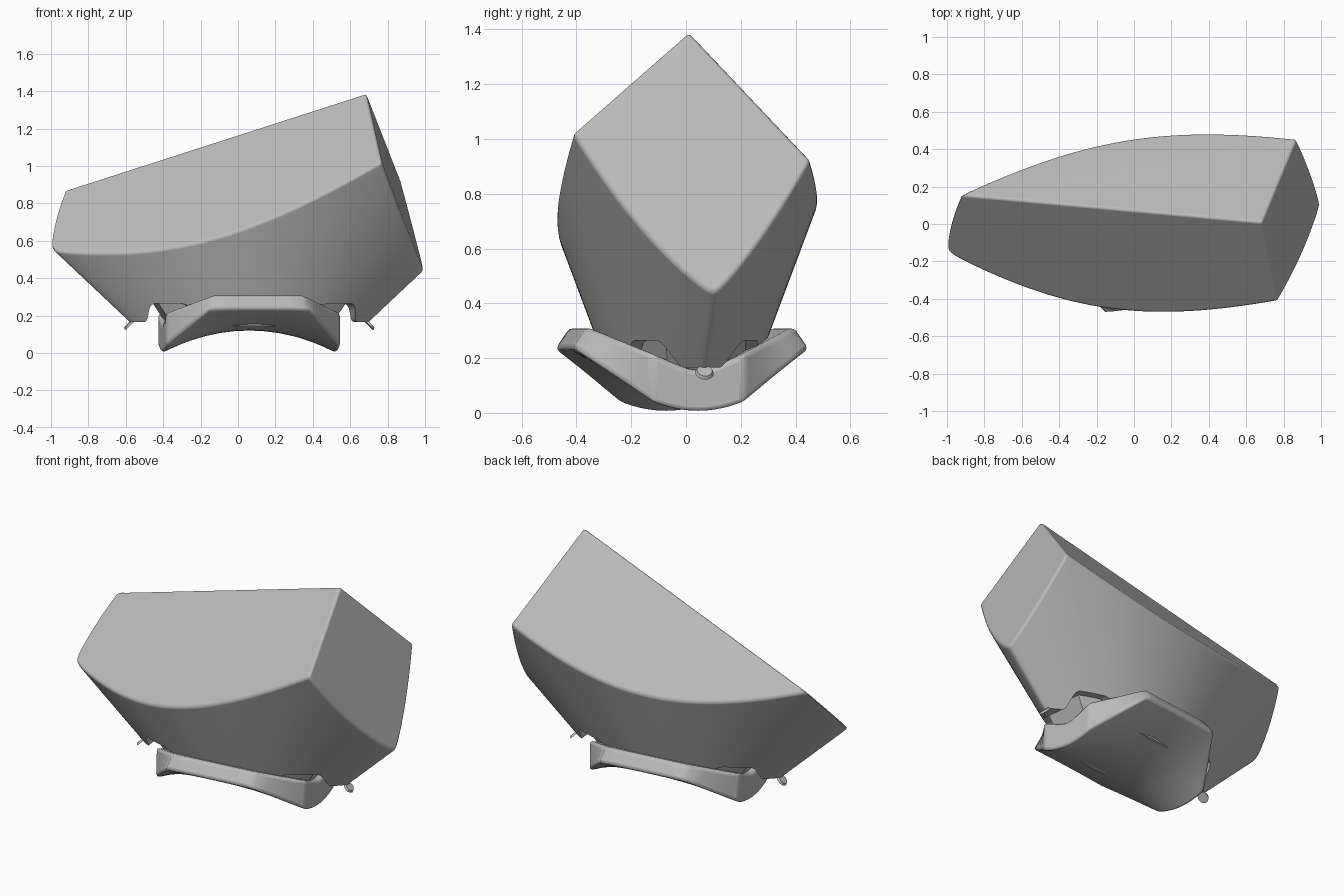
import bpy, bmesh, math
from mathutils import Vector, Matrix

if "Cube" in bpy.data.objects:
    bpy.data.objects.remove(bpy.data.objects["Cube"])

grey = bpy.data.materials.new("plain grey")
grey.use_nodes = True
grey.diffuse_color = (0.5, 0.5, 0.5, 1)
grey.node_tree.nodes["Principled BSDF"].inputs["Base Color"].default_value = (0.5, 0.5, 0.5, 1)

# The long axis is turned slightly and sits a little off centre
PLACE = Matrix.Translation((0.06, -0.015, 0)) @ Matrix.Rotation(math.radians(7.3), 4, "Z")


def finish(name, bm, angle=30):
    """Turn a bmesh into a smooth shaded grey object."""
    bmesh.ops.recalc_face_normals(bm, faces=bm.faces)
    mesh = bpy.data.meshes.new(name)
    bm.to_mesh(mesh)
    bm.free()
    mesh.materials.append(grey)
    obj = bpy.data.objects.new(name, mesh)
    bpy.context.collection.objects.link(obj)
    bpy.ops.object.select_all(action="DESELECT")
    obj.select_set(True)
    bpy.context.view_layer.objects.active = obj
    bpy.ops.object.shade_smooth_by_angle(angle=math.radians(angle))
    return obj


def slab(us, ts, low, high):
    """Closed slab: two grids of points over (u, t), joined round the rim."""
    bm = bmesh.new()
    grids = [[[bm.verts.new(PLACE @ Vector(f(u, t))) for t in ts] for u in us] for f in (low, high)]
    nu, nt = len(us), len(ts)
    for g in grids:
        for i in range(nu - 1):
            for j in range(nt - 1):
                bm.faces.new((g[i][j], g[i + 1][j], g[i + 1][j + 1], g[i][j + 1]))
    rim = [(i, 0) for i in range(nu)] + [(nu - 1, j) for j in range(1, nt)]
    rim += [(i, nt - 1) for i in range(nu - 2, -1, -1)] + [(0, j) for j in range(nt - 2, 0, -1)]
    for (a, b), (c, d) in zip(rim, rim[1:] + rim[:1]):
        bm.faces.new([grids[0][a][b], grids[0][c][d], grids[1][c][d], grids[1][a][b]])
    bmesh.ops.remove_doubles(bm, verts=bm.verts, dist=0.0002)
    return bm


def lens(u, t, z, scale=1.0):
    """Point on a flaring lens section with softly rounded tips."""
    q = max(0.0, 1 - u * u)
    width = math.sqrt((q * q + 0.13 * q) / 1.13)
    h = z - 0.17
    return (scale * u * (0.648 + 1.07 * h), scale * t * width * (0.27 + 0.365 * h), z)


def step(a, b, x):
    s = min(1, max(0, (x - a) / (b - a)))
    return s * s * (3 - 2 * s)


def rim_height(u):
    """Lower rim: a prong at each tip, an arch beside it, lower in the middle."""
    s = abs(u)
    return 0.265 - 0.1 * step(0.7, 0.9, s) - 0.06 * step(-0.52, -0.42, -s)


# Flaring body, cut by three planes meeting at the peak
us = [-math.cos(math.pi * i / 90) for i in range(91)]
body = slab(us, (-1, 1), lambda u, t: lens(u, t, rim_height(u)), lambda u, t: lens(u, t, 1.7))
peak = Vector((0.685, 0.01, 1.39))
ridge_end = Vector((-0.87, 0.15, 0.89))
front_corner = Vector((0.765, -0.395, 1.035))
back_corner = Vector((0.865, 0.445, 0.93))
for a, b in ((ridge_end, front_corner), (back_corner, ridge_end), (front_corner, back_corner)):
    normal = (a - peak).cross(b - peak).normalized()
    if normal.dot(Vector((0, 0, 0.4)) - peak) > 0:
        normal.negate()
    cut = bmesh.ops.bisect_plane(body, geom=body.verts[:] + body.edges[:] + body.faces[:],
                                 dist=0.0001, plane_co=peak, plane_no=normal, clear_outer=True)
    bmesh.ops.edgeloop_fill(body, edges=[e for e in cut["geom_cut"] if isinstance(e, bmesh.types.BMEdge)])
bmesh.ops.recalc_face_normals(body, faces=body.faces)
sharp = [e for e in body.edges if len(e.link_faces) == 2 and e.calc_face_angle() > 0.45
         and min(v.co.z for v in e.verts) > 0.35]
bmesh.ops.bevel(body, geom=sharp, offset=0.016, segments=3, profile=0.5,
                affect="EDGES", clamp_overlap=False)
body_obj = finish("body", body)
flat = body_obj.modifiers.new("flat cut faces", "WEIGHTED_NORMAL")
flat.keep_sharp = True

# Neck hidden between the body and the saddle
neck = slab([0.76 * i / 12 for i in range(-12, 13)], (-1, 1),
            lambda u, t: lens(u, t, 0.145, 0.9), lambda u, t: lens(u, t, 0.32, 0.88))
finish("neck", neck)


# Saddle foot: six-sided plate, arched lengthwise, with both lips turned up and out
def saddle_low(u, t):
    v = t * min(0.435, 0.17 + (0.47 - abs(u)) * 1.32)
    f = (v / 0.435) ** 2
    return (u, v, max(0, (0.12 - 0.54 * u * u) * (1 - f) + 0.235 * f))


def saddle_high(u, t):
    v = t * min(0.38, 0.17 + (0.47 - abs(u)) * 0.9)
    return (u, v, 0.135 + 0.47 * math.sqrt(v * v + 0.002))


half = [0.47, 0.42, 0.37, 0.32, 0.27, 0.235, 0.16, 0.08]
foot_us = [-u for u in half] + [0] + half[::-1]
foot = slab(foot_us, [j / 6 for j in range(-6, 7)], saddle_low, saddle_high)
foot_obj = finish("saddle_foot", foot)
bevel = foot_obj.modifiers.new("soft edges", "BEVEL")
bevel.width = 0.02
bevel.segments = 3
bevel.limit_method = "ANGLE"
bevel.angle_limit = math.radians(35)

# Small tilted discs under the two tips
for name, side in (("left_tab", 1), ("right_tab", -1)):
    bm = bmesh.new()
    tilt = Matrix.Rotation(side * math.radians(45), 4, "Y")
    bmesh.ops.create_cone(bm, cap_ends=True, segments=20, radius1=0.034, radius2=0.028, depth=0.012,
                          matrix=PLACE @ Matrix.Translation((side * 0.65, 0, 0.15)) @ tilt)
    finish(name, bm)
